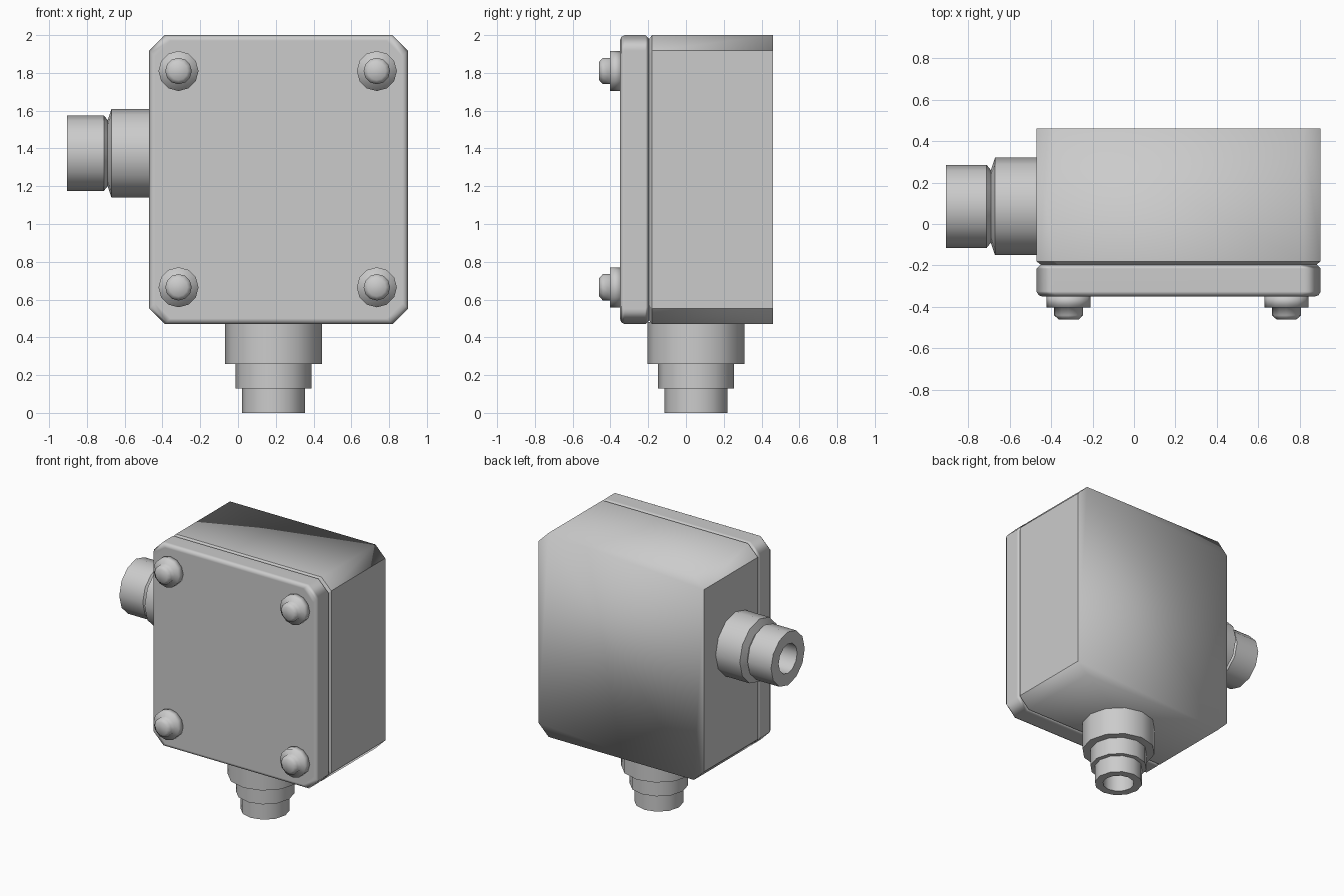
import bpy, bmesh, math
from mathutils import Vector

cube = bpy.data.objects.get("Cube")
if cube:
    bpy.data.objects.remove(cube, do_unlink=True)

grey = bpy.data.materials.new("plain grey")
grey.use_nodes = True
GREY = (0.6, 0.6, 0.6, 1)
grey.diffuse_color = GREY
grey.node_tree.nodes["Principled BSDF"].inputs["Base Color"].default_value = GREY


def loft(name, rings):
    """Skin a series of equal point rings and cap both ends."""
    bm = bmesh.new()
    loops = [[bm.verts.new(p) for p in ring] for ring in rings]
    n = len(loops[0])
    for a, b in zip(loops, loops[1:]):
        for i in range(n):
            j = (i + 1) % n
            bm.faces.new((a[i], a[j], b[j], b[i]))
    bm.faces.new(loops[0])
    bm.faces.new(loops[-1])
    bmesh.ops.recalc_face_normals(bm, faces=bm.faces)
    mesh = bpy.data.meshes.new(name)
    bm.to_mesh(mesh)
    bm.free()
    mesh.materials.append(grey)
    obj = bpy.data.objects.new(name, mesh)
    bpy.context.collection.objects.link(obj)
    return obj


def smooth(obj, degrees=180):
    bpy.ops.object.select_all(action='DESELECT')
    obj.select_set(True)
    bpy.context.view_layer.objects.active = obj
    if degrees >= 180:
        bpy.ops.object.shade_smooth()
    else:
        bpy.ops.object.shade_smooth_by_angle(angle=math.radians(degrees))


# Enclosure outline: rectangle with clipped corners
CX, CZ, HX, HZ, CLIP = 0.215, 1.235, 0.685, 0.765, 0.082


def outline(y, inset):
    w, h = HX - inset, HZ - inset
    pts = []
    for sx, sz in ((1, 1), (-1, 1), (-1, -1), (1, -1)):
        pair = [(sx * w, sz * (h - CLIP)), (sx * (w - CLIP), sz * h)]
        pts += pair if sx * sz > 0 else pair[::-1]
    return [Vector((CX + x, y, CZ + z)) for x, z in pts]


def box(name, steps):
    return loft(name, [outline(y, i) for y, i in steps])


# Rear housing, soft over top and bottom, crisp at the side walls
SEAM = -0.18
housing = box("housing", [(-0.195, 0.02), (SEAM, 0), (0.46, 0)])
smooth(housing)
bm = bmesh.new()
bm.from_mesh(housing.data)
for e in bm.edges:
    at_side = any(abs(f.normal.x) > 0.95 for f in e.link_faces)
    at_seam = all(v.co.y < SEAM + 0.01 for v in e.verts)
    e.smooth = not (at_side or at_seam)
bm.to_mesh(housing.data)
bm.free()

# Front lid with rounded rim
lid = box("lid", [(-0.35, 0.03), (-0.343, 0.01), (-0.325, 0),
                  (-0.215, 0), (-0.195, 0.02)])
smooth(lid)
weighted = lid.modifiers.new("weighted_normals", 'WEIGHTED_NORMAL')
weighted.weight = 90


def lathe(name, base, axis, profile, degrees, sides=12):
    """Turn (distance, radius) steps about an axis from the base point."""
    axis = Vector(axis)
    u = Vector((0, 0, 1)) if abs(axis.z) < 0.5 else Vector((1, 0, 0))
    v = axis.cross(u)
    angles = [2 * math.pi * i / sides for i in range(sides)]
    rings = [[Vector(base) + axis * d + (u * math.cos(a) + v * math.sin(a)) * r
              for a in angles] for d, r in profile]
    obj = loft(name, rings)
    smooth(obj, degrees)
    return obj


# Side cable fitting with a notch and an open bore
lathe("side_fitting", (-0.46, 0.085, 1.375), (-1, 0, 0),
      [(0, 0.235), (0.21, 0.235), (0.23, 0.175), (0.25, 0.2),
       (0.445, 0.2), (0.445, 0.11), (0.25, 0.11)], 50)

# Bottom stepped fitting with an open bore
lathe("bottom_fitting", (0.188, 0.053, 0.48), (0, 0, -1),
      [(0, 0.257), (0.22, 0.257), (0.22, 0.2), (0.35, 0.2),
       (0.35, 0.168), (0.48, 0.168), (0.48, 0.11), (0.33, 0.11)], 50)

# Lid screws: washer and domed head
for side, x in (("right", -0.315), ("left", 0.735)):
    for level, z in (("lower", 0.665), ("upper", 1.81)):
        lathe(f"{level}_{side}_screw", (x, -0.34, z), (0, -1, 0),
              [(0, 0.106), (0.062, 0.106), (0.062, 0.07), (0.1, 0.07),
               (0.12, 0.048)], 180)
